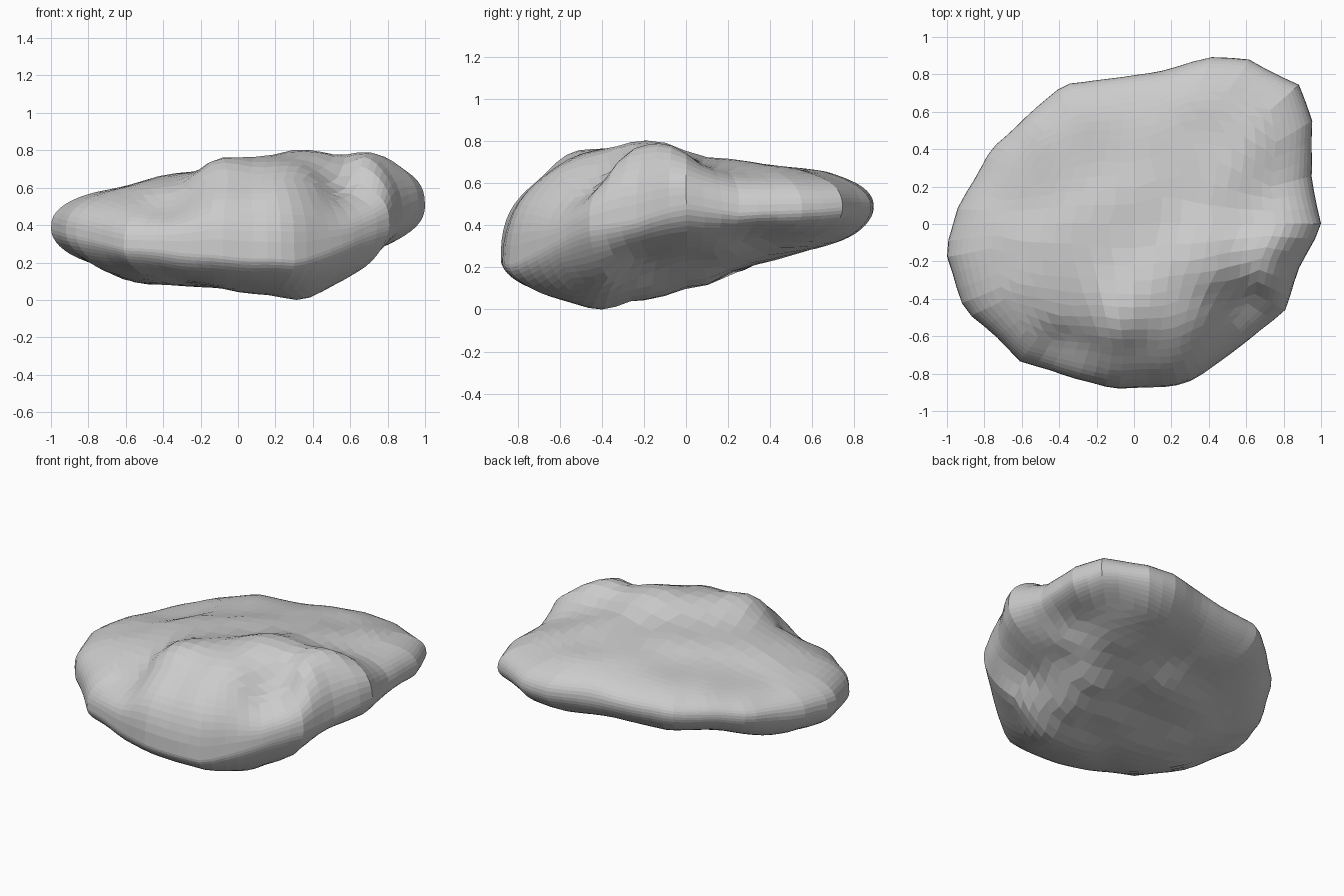
import bpy, bmesh, math
from mathutils import Vector, noise

cube = bpy.data.objects.get("Cube")
if cube:
    bpy.data.objects.remove(cube)

# Widest contour: x, y and height of the rim
RIM = [(1.01, -.02, .52), (.95, .25, .47), (.95, .55, .49), (.88, .74, .5), (.6, .88, .5),
       (.4, .89, .5), (.1, .81, .5), (-.38, .75, .5), (-.76, .4, .46), (-.94, .1, .42),
       (-1.01, -.15, .4), (-.9, -.47, .36), (-.62, -.73, .29), (-.12, -.88, .25),
       (.2, -.87, .23), (.33, -.83, .22), (.8, -.48, .4), (.88, -.25, .44)]
# Surface points above and below the rim
TOP = [(.4, -.25, .82), (.75, -.22, .76), (.6, -.48, .52), (.3, -.5, .74), (-.1, -.55, .76),
       (0, -.78, .55), (-.4, -.47, .64), (-.4, -.65, .46), (-.68, -.52, .52),
       (-.8, -.2, .57), (-.3, -.1, .69), (.1, .1, .71), (.6, .15, .7), (.8, .45, .65),
       (.3, .45, .69), (-.3, .4, .64), (.4, .75, .64), (-.6, .2, .58), (-.2, .65, .61)]
BOTTOM = [(.37, -.43, 0), (.4, -.2, .06), (.43, .08, .12), (.44, .3, .23), (.52, .57, .3),
          (.1, -.5, .04), (-.2, -.4, .09), (-.6, -.4, .13), (-.8, -.1, .22),
          (.6, -.45, .15), (.7, -.2, .28), (.65, .09, .26), (.78, .35, .37),
          (.1, .1, .18), (-.15, .15, .18), (.1, .5, .3), (-.3, .45, .3), (.1, -.2, .1),
          (0, -.72, .11)]
ANGLES = sorted((math.atan2(y, x), math.hypot(x, y), z) for x, y, z in RIM)
SPREAD = .8


def rim_at(angle):
    """Radius and height of the rim, with straight runs between its corners."""
    full = 2 * math.pi
    for i, (a, r, z) in enumerate(ANGLES):
        b, s, w = ANGLES[(i + 1) % len(ANGLES)]
        span, step = (b - a) % full, (angle - a) % full
        if step <= span:
            chord = r * math.sin(step) + s * math.sin(span - step)
            return r * s * math.sin(span) / chord, z + (w - z) * step / span


def lift(slope, angle, above):
    """Share of the full height; the upper back is thin."""
    return slope ** (.8 + .08 * math.sin(angle) if above else 1.05)


def full_heights(points, above):
    """Turn surface points into the heights the rim blend needs."""
    result = []
    for x, y, z in points:
        angle = math.atan2(y, x)
        radius, rim = rim_at(angle)
        flat = min(math.hypot(x, y) / radius, .95) ** (1 / SPREAD)
        share = lift(math.sqrt(1 - flat * flat), angle, above)
        result.append((x, y, rim + (z - rim) / share))
    return result


HEIGHTS = {above: full_heights(TOP if above else BOTTOM, above) for above in (True, False)}


def height_at(points, x, y):
    """Blend the nearby heights."""
    total = value = 0
    for px, py, pz in points:
        weight = 1 / ((x - px) ** 2 + (y - py) ** 2 + .02) ** 2
        total += weight
        value += weight * pz
    return value / total


def weathered(direction):
    """Move a point of the unit sphere onto the rock."""
    above = direction.z > 0
    angle = math.atan2(direction.y, direction.x)
    radius, rim = rim_at(angle)
    reach = radius * math.hypot(direction.x, direction.y) ** SPREAD
    x, y = reach * math.cos(angle), reach * math.sin(angle)
    height = height_at(HEIGHTS[above], x, y)
    z = rim + (height - rim) * lift(abs(direction.z), angle, above)
    p = Vector((x, y, z))
    return p + noise.noise_vector(p * 4) * .012


# Rock body from an evenly divided cube
bm = bmesh.new()
bmesh.ops.create_cube(bm, size=2)
bmesh.ops.subdivide_edges(bm, edges=bm.edges[:], cuts=17, use_grid_fill=True)
for v in bm.verts:
    v.co = weathered(Vector([math.tan(c * math.pi / 4) for c in v.co]).normalized())

# Stand it on the ground
floor = min(v.co.z for v in bm.verts)
bmesh.ops.translate(bm, verts=bm.verts[:], vec=(0, 0, -floor))
bmesh.ops.recalc_face_normals(bm, faces=bm.faces[:])

mesh = bpy.data.meshes.new("rock")
bm.to_mesh(mesh)
bm.free()
rock = bpy.data.objects.new("rock", mesh)
bpy.context.collection.objects.link(rock)

# Plain stone colour
stone = bpy.data.materials.new("stone_grey")
stone.use_nodes = True
stone.diffuse_color = (.6, .6, .6, 1)
stone.node_tree.nodes["Principled BSDF"].inputs["Base Color"].default_value = (.6, .6, .6, 1)
mesh.materials.append(stone)
